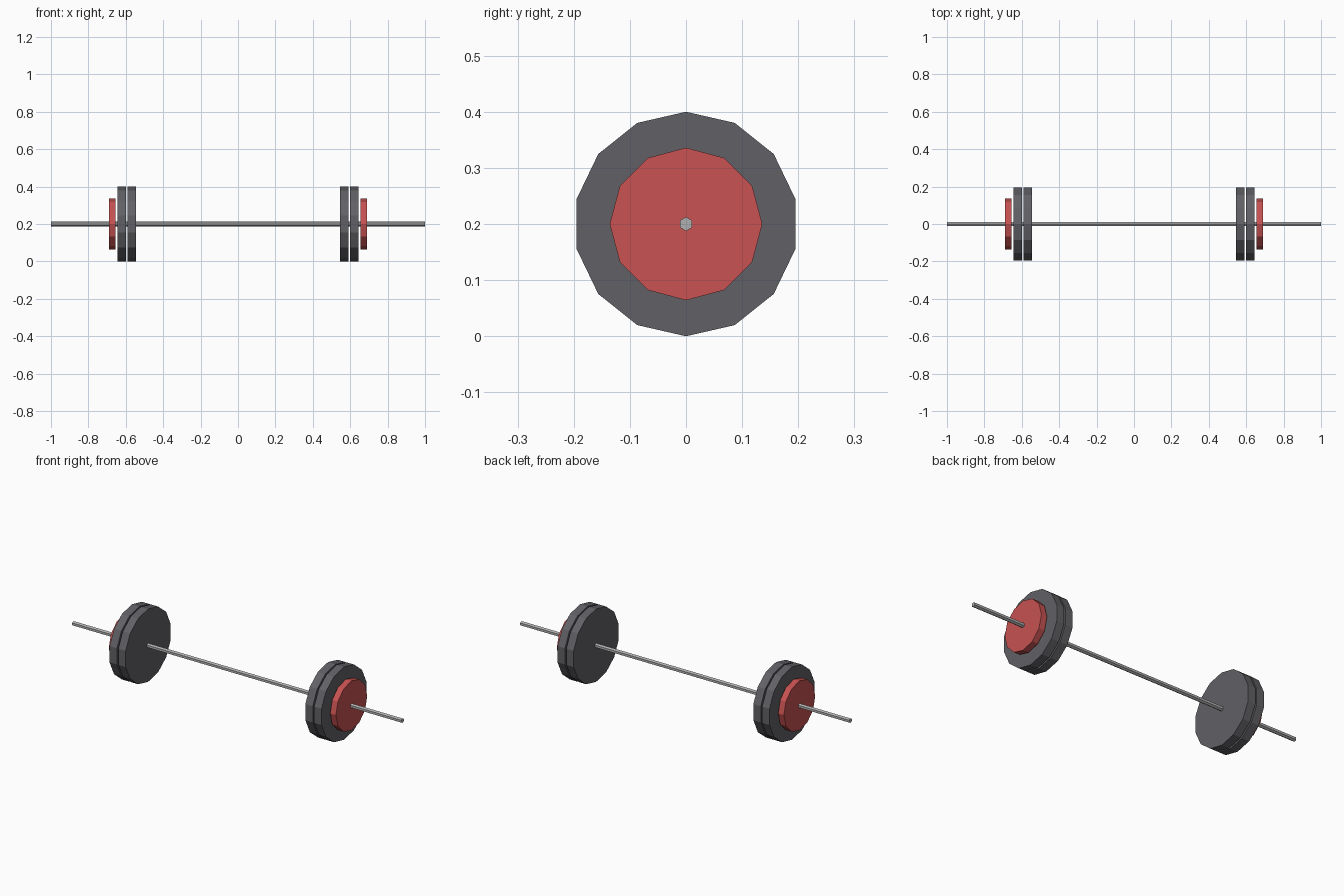
import bpy, math

if "Cube" in bpy.data.objects:
    bpy.data.objects.remove(bpy.data.objects["Cube"])

AXIS_Z = 0.2  # height of the bar's centre line


def srgb(r, g, b):
    lin = [(c / 255 / 12.92) if c <= 10 else ((c / 255 + 0.055) / 1.055) ** 2.4 for c in (r, g, b)]
    return (*lin, 1.0)


def material(name, rgb):
    mat = bpy.data.materials.new(name)
    mat.diffuse_color = srgb(*rgb)
    mat.use_nodes = True
    mat.node_tree.nodes["Principled BSDF"].inputs["Base Color"].default_value = mat.diffuse_color
    return mat


def disc(name, x0, x1, radius, sides, mat):
    """Flat-sided cylinder along x with one corner pointing straight up."""
    verts = []
    for x in (x0, x1):
        for i in range(sides):
            a = 2 * math.pi * i / sides
            verts.append((x, radius * math.sin(a), AXIS_Z + radius * math.cos(a)))
    faces = [tuple(range(sides)), tuple(reversed(range(sides, 2 * sides)))]
    for i in range(sides):
        j = (i + 1) % sides
        faces.append((i, i + sides, j + sides, j))
    # outward-facing winding
    faces = [tuple(reversed(f)) for f in faces]
    mesh = bpy.data.meshes.new(name)
    mesh.from_pydata(verts, [], faces)
    mesh.materials.append(mat)
    obj = bpy.data.objects.new(name, mesh)
    bpy.context.collection.objects.link(obj)
    return obj


steel = material("steel grey", (176, 176, 176))
iron = material("dark grey", (97, 97, 102))
red = material("red", (200, 82, 82))

# Bar
disc("bar", -1.0, 1.0, 0.0125, 6, steel)

# Weights: two large plates and a small outer plate on each end
plates = [
    ("inner_plate", 0.546, 0.591, 0.2, 14, iron),
    ("middle_plate", 0.599, 0.644, 0.2, 14, iron),
    ("outer_plate", 0.655, 0.690, 0.136, 12, red),
]
for side, sign in (("left", -1), ("right", 1)):
    for name, near, far, radius, sides, mat in plates:
        x0, x1 = sorted((sign * near, sign * far))
        disc(f"{side}_{name}", x0, x1, radius, sides, mat)
